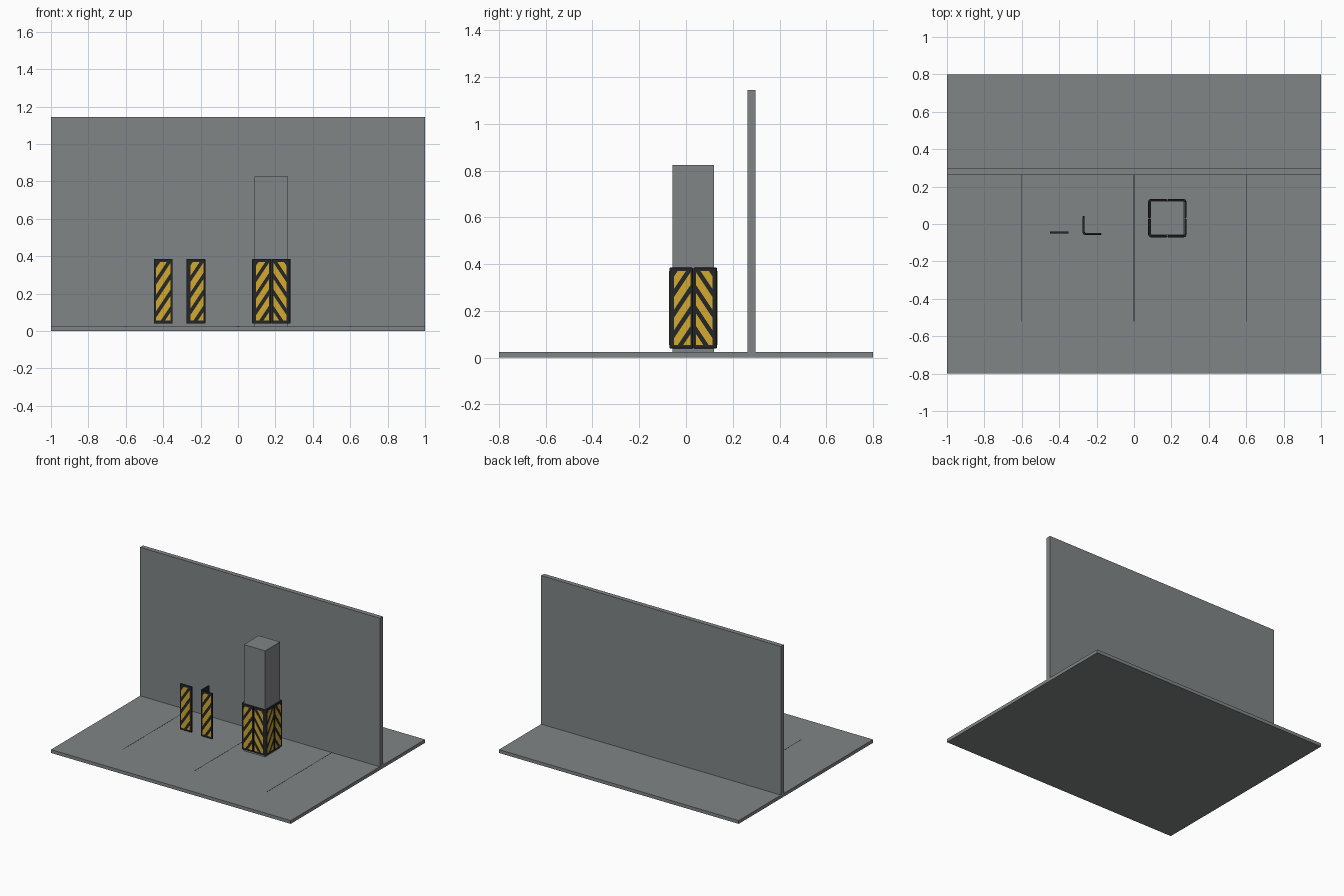
import bpy, bmesh, math
from mathutils import Vector, Matrix

cube = bpy.data.objects.get("Cube")
if cube:
    bpy.data.objects.remove(cube, do_unlink=True)


def material(name, rgb):
    m = bpy.data.materials.new(name)
    m.use_nodes = True
    m.diffuse_color = (*rgb, 1)
    bsdf = next(n for n in m.node_tree.nodes if n.type == 'BSDF_PRINCIPLED')
    bsdf.inputs["Base Color"].default_value = (*rgb, 1)
    return m


CONCRETE = material("concrete grey", (0.22, 0.235, 0.24))
RUBBER = material("black rubber", (0.018, 0.019, 0.022))
YELLOW = material("warning yellow", (0.65, 0.40, 0.03))

LOW, HIGH = 0.04, 0.385      # height range of the guards
LEG = 0.1                    # width of one guard panel
THICK = 0.011
SLOPE, PITCH, BAND = 1.5, 0.088, 0.054


def make_object(name, bm, mat):
    bmesh.ops.recalc_face_normals(bm, faces=bm.faces)
    mesh = bpy.data.meshes.new(name)
    bm.to_mesh(mesh)
    bm.free()
    mesh.materials.append(mat)
    ob = bpy.data.objects.new(name, mesh)
    bpy.context.collection.objects.link(ob)
    return ob


def box(name, lo, hi, mat):
    lo, hi = Vector(lo), Vector(hi)
    bm = bmesh.new()
    bmesh.ops.create_cube(bm, size=1)
    bmesh.ops.scale(bm, vec=hi - lo, verts=bm.verts)
    bmesh.ops.translate(bm, vec=(lo + hi) / 2, verts=bm.verts)
    return make_object(name, bm, mat)


def rubber_body(name, profile):
    """Extrude a plan outline to guard height and soften its edges."""
    bm = bmesh.new()
    face = bm.faces.new([bm.verts.new((x, y, LOW)) for x, y in profile])
    top = bmesh.ops.extrude_face_region(bm, geom=[face])["geom"]
    bmesh.ops.translate(bm, vec=(0, 0, HIGH - LOW),
                        verts=[v for v in top if isinstance(v, bmesh.types.BMVert)])
    ob = make_object(name, bm, RUBBER)
    bev = ob.modifiers.new("soft_edges", 'BEVEL')
    bev.width, bev.segments = 0.003, 2
    bev.limit_method, bev.angle_limit = 'ANGLE', math.radians(50)
    return ob


def stripes(name, left, right, swap=False):
    """Diagonal yellow bands on a thin plate facing -y, or -x when swapped."""
    bm = bmesh.new()
    zs = (LOW + 0.015, HIGH - 0.015)
    bm.faces.new([bm.verts.new((x, -0.001, z)) for x, z in
                  ((left, zs[0]), (right, zs[0]), (right, zs[1]), (left, zs[1]))])
    normal = Vector((-SLOPE, 0, 1))
    for k in range(-2, 6):
        for cut in (0, BAND):
            bmesh.ops.bisect_plane(bm, geom=bm.verts[:] + bm.edges[:] + bm.faces[:],
                                   plane_co=(0, 0, k * PITCH + cut), plane_no=normal)
    gaps = [f for f in bm.faces
            if f.calc_center_median().dot(normal) % PITCH > BAND]
    bmesh.ops.delete(bm, geom=gaps, context='FACES')
    # give the bands a little depth so they sit in the rubber
    solid = bmesh.ops.extrude_face_region(bm, geom=bm.faces[:])["geom"]
    bmesh.ops.translate(bm, vec=(0, 0.003, 0),
                        verts=[v for v in solid if isinstance(v, bmesh.types.BMVert)])
    if swap:
        for v in bm.verts:
            v.co.x, v.co.y = v.co.y, v.co.x
    return make_object(name, bm, YELLOW)


def corner_guard(name, matrix):
    """L-shaped guard with its outer corner at the local origin."""
    r = 0.014
    arc = [(r - r * math.cos(a), r - r * math.sin(a))
           for a in (math.radians(d) for d in range(0, 91, 15))]
    profile = arc + [(LEG, 0), (LEG, THICK), (THICK + 0.004, THICK),
                     (THICK, THICK + 0.004), (THICK, LEG), (0, LEG)]
    parts = [rubber_body(name + "_rubber", profile),
             stripes(name + "_front_stripes", 0.02, LEG - 0.01),
             stripes(name + "_side_stripes", 0.02, LEG - 0.01, swap=True)]
    for ob in parts:
        ob.matrix_world = matrix


# Ground slab, rear wall and pillar
box("floor", (-1, -0.8, 0), (1, 0.8, 0.025), CONCRETE)
box("rear_wall", (-1, 0.262, 0.025), (1, 0.297, 1.145), CONCRETE)
CENTRE = Vector((0.178, 0.031, 0))
HALF = 0.089
box("pillar", (CENTRE.x - HALF, CENTRE.y - HALF, 0.025),
    (CENTRE.x + HALF, CENTRE.y + HALF, 0.825), CONCRETE)

# Thin bay lines on the floor
for side, x in (("right", -0.6), ("middle", 0), ("left", 0.6)):
    box(side + "_bay_line", (x - 0.002, -0.52, 0.024), (x + 0.002, 0.262, 0.0255), RUBBER)

# Four corner guards wrapped round the pillar
offset = Matrix.Translation((-0.102, -0.102, 0))
for i in range(4):
    corner_guard(f"pillar_guard_{i + 1}", Matrix.Translation(CENTRE)
                 @ Matrix.Rotation(i * math.pi / 2, 4, 'Z') @ offset)

# Loose corner guard and loose flat guard
corner_guard("loose_corner_guard", Matrix.Translation((-0.275, -0.058, 0)))
flat = [rubber_body("flat_guard_rubber", [(0, 0), (LEG, 0), (LEG, THICK), (0, THICK)]),
        stripes("flat_guard_stripes", 0.012, LEG - 0.012)]
for ob in flat:
    ob.location = (-0.45, -0.051, 0)
